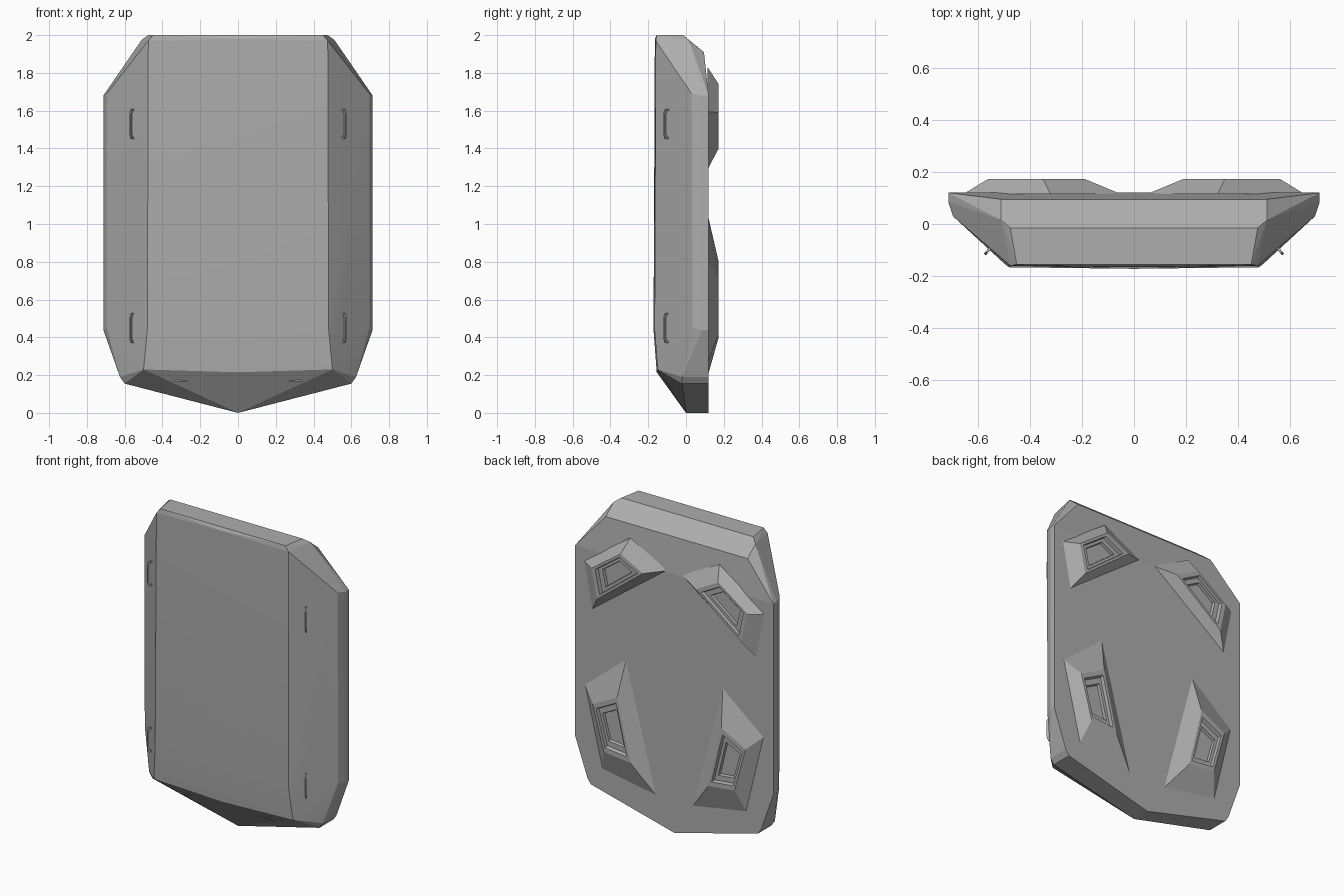
import bpy, bmesh, math
from mathutils import Vector

cube = bpy.data.objects.get("Cube")
if cube:
    bpy.data.objects.remove(cube, do_unlink=True)

grey = bpy.data.materials.new("mid_grey")
grey.use_nodes = True
COLOUR = (0.42, 0.42, 0.42, 1)
grey.diffuse_color = COLOUR
grey.node_tree.nodes["Principled BSDF"].inputs["Base Color"].default_value = COLOUR


def finish(name, bm):
    bmesh.ops.recalc_face_normals(bm, faces=bm.faces)
    mesh = bpy.data.meshes.new(name)
    bm.to_mesh(mesh)
    bm.free()
    mesh.materials.append(grey)
    obj = bpy.data.objects.new(name, mesh)
    bpy.context.collection.objects.link(obj)
    return obj


# Faceted shell: hull of its half-side corner points and their mirror images
BACK = 0.12
corners = [
    # front panel
    (0, -.165, 1.98), (0, -.172, .44), (0, -.155, .215),
    (.45, -.155, 2), (.475, -.16, 1.97), (.48, -.166, .44), (.5, -.15, .23),
    # top bevels
    (.475, -.015, 2), (.51, .015, 1.975), (.51, .095, 1.91),
    # side strip
    (.695, .03, 1.69), (.713, .085, 1.68), (.713, BACK, 1.68),
    (.695, .035, .45), (.713, .085, .44), (.713, BACK, .44),
    # lower corner and keel
    (.61, -.04, .235), (.625, -.02, .19), (.625, BACK, .19),
    (.6, -.02, .155), (.6, BACK, .155), (0, 0, 0), (0, BACK, 0),
]
bm = bmesh.new()
for x, y, z in corners:
    for side in ((1, -1) if x else (1,)):
        bm.verts.new((side * x, y, z))
hull = bmesh.ops.convex_hull(bm, input=bm.verts)
loose = {v for v in hull["geom_interior"] + hull["geom_unused"]
         if isinstance(v, bmesh.types.BMVert)}
bmesh.ops.delete(bm, geom=list(loose), context='VERTS')
bmesh.ops.dissolve_limit(bm, angle_limit=math.radians(1),
                         verts=bm.verts, edges=bm.edges)
shell = finish("shell", bm)
bpy.context.view_layer.objects.active = shell
shell.select_set(True)
bpy.ops.object.shade_smooth_by_angle(angle=math.radians(5))


# Raised back pads with a stepped recess
def pad(name, side, base, top):
    height = BACK + 0.053
    centre = sum((Vector(p) for p in top), Vector((0, 0))) / 4

    def shrink(k):
        return [centre + (Vector(p) - centre) * k for p in top]

    levels = [(base, BACK - .005), (top, height), (shrink(.82), height),
              (shrink(.78), height - .022), (shrink(.58), height - .022),
              (shrink(.55), height - .04)]
    bm = bmesh.new()
    rings = [[bm.verts.new((side * p[0], y, p[1])) for p in pts]
             for pts, y in levels]
    for a, b in zip(rings, rings[1:]):
        for i in range(4):
            j = (i + 1) % 4
            bm.faces.new((a[i], a[j], b[j], b[i]))
    bm.faces.new(rings[0])
    bm.faces.new(rings[-1])
    finish(name, bm)


# Bowed handle standing off the slanted side panel
def handle(name, side, z):
    out = Vector((.64, -.77, 0))
    along = Vector((.77, .64, 0))
    root = Vector((.553, -.094, z))
    profile = [(-.02, .08), (.02, .08), (.03, .055), (.03, -.055), (.02, -.08),
               (-.02, -.08), (-.02, -.07), (.012, -.07), (.02, -.05),
               (.02, .05), (.012, .07), (-.02, .07)]
    bm = bmesh.new()
    pts = [root + out * d + Vector((0, 0, h)) - along * .005 for d, h in profile]
    face = bm.faces.new([bm.verts.new(p) for p in pts])
    ext = bmesh.ops.extrude_face_region(bm, geom=[face])["geom"]
    bmesh.ops.translate(bm, vec=along * .01,
                        verts=[v for v in ext if isinstance(v, bmesh.types.BMVert)])
    for v in bm.verts:
        v.co.x *= side
    finish(name, bm)


# Small block under the lower front edge
def block(name, side):
    bm = bmesh.new()
    bmesh.ops.create_cube(bm, size=1)
    bmesh.ops.scale(bm, vec=(.068, .05, .028), verts=bm.verts)
    bmesh.ops.translate(bm, vec=(side * .305, -.09, .18), verts=bm.verts)
    finish(name, bm)


for label, side in (("left", 1), ("right", -1)):
    pad("upper_pad_" + label, side,
        [(.05, 1.69), (.32, 1.83), (.655, 1.595), (.595, 1.29)],
        [(.19, 1.655), (.35, 1.74), (.56, 1.59), (.52, 1.4)])
    pad("lower_pad_" + label, side,
        [(.345, 1.05), (.65, .8), (.52, .265), (.12, .195)],
        [(.375, .8), (.55, .71), (.47, .42), (.28, .4)])
    handle("upper_handle_" + label, side, 1.53)
    handle("lower_handle_" + label, side, .45)
    block("lower_block_" + label, side)
